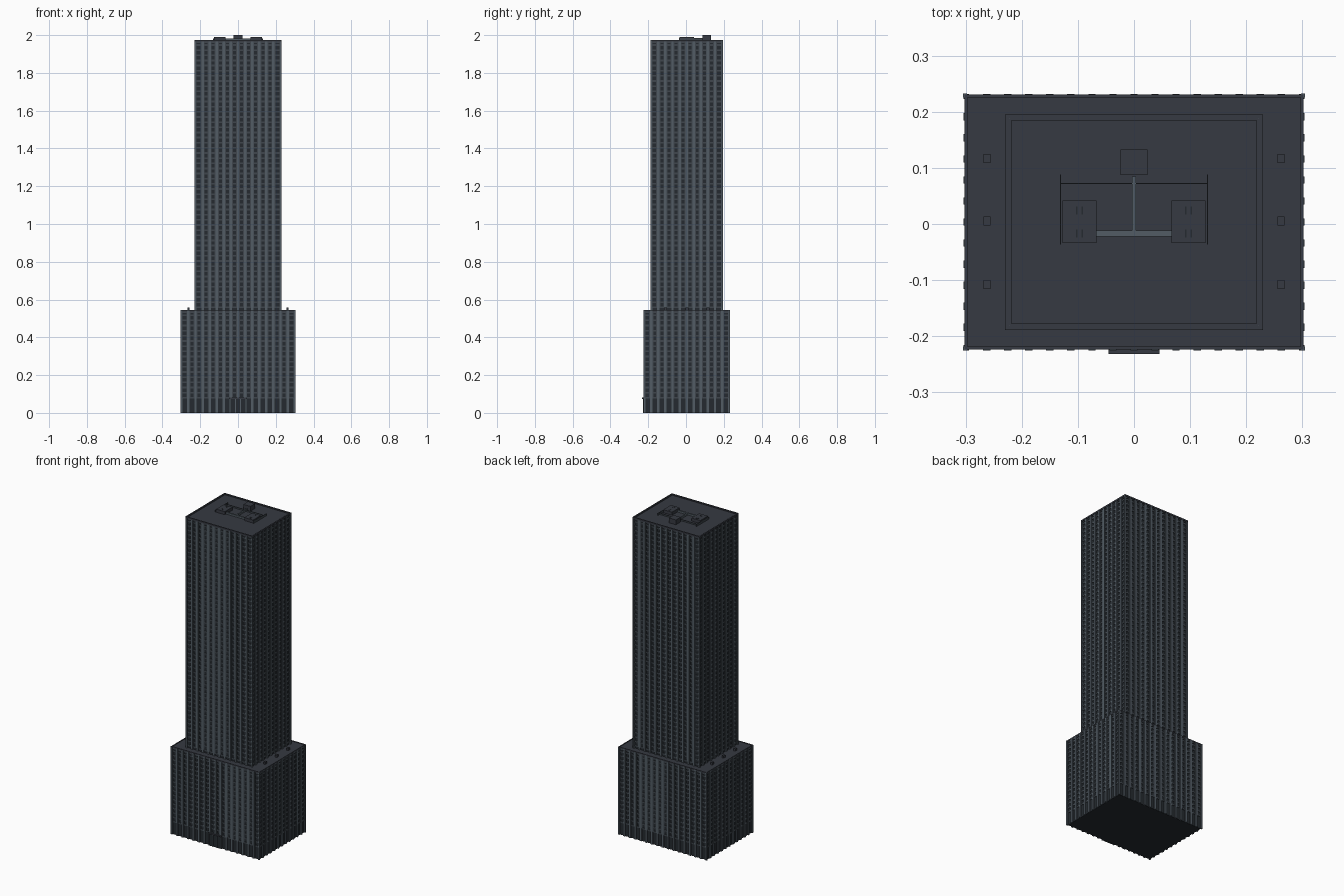
import bpy
import bmesh
from mathutils import Matrix, Vector

cube = bpy.data.objects.get("Cube")
if cube:
    bpy.data.objects.remove(cube, do_unlink=True)

MODULE = 0.0375    # width of one window bay
CY = 0.0035        # depth centre of the main blocks
FLOOR = 0.0272     # storey height
FIN_W, FIN_D = 0.013, 0.0035
PODIUM_TOP, TOWER_TOP = 0.545, 1.975


def material(name, colour):
    mat = bpy.data.materials.new(name)
    mat.use_nodes = True
    rgba = (*colour, 1)
    mat.diffuse_color = rgba
    mat.node_tree.nodes["Principled BSDF"].inputs["Base Color"].default_value = rgba
    return mat


STEEL = material("slate_steel", (0.085, 0.108, 0.13))
WALL = material("dark_slate", (0.05, 0.062, 0.075))
GLASS = material("smoked_glass", (0.018, 0.023, 0.029))
ROOF = material("charcoal_roof", (0.037, 0.042, 0.054))


def boxes(name, mat, items):
    """One object from a list of (minimum corner, maximum corner) boxes."""
    bm = bmesh.new()
    for lo, hi in items:
        lo, hi = Vector(lo), Vector(hi)
        m = Matrix.Translation((lo + hi) / 2) @ Matrix.Diagonal((*(hi - lo), 1))
        bmesh.ops.create_cube(bm, size=1, matrix=m)
    mesh = bpy.data.meshes.new(name)
    bm.to_mesh(mesh)
    bm.free()
    mesh.materials.append(mat)
    obj = bpy.data.objects.new(name, mesh)
    bpy.context.collection.objects.link(obj)
    return obj


def block(hx, hy, z0, z1, y=CY):
    return (-hx, y - hy, z0), (hx, y + hy, z1)


def centred(x, y, w, d, z0, z1):
    return (x - w / 2, y - d / 2, z0), (x + w / 2, y + d / 2, z1)


def rim(hx, hy, t, z0, z1):
    """Four walls around a rectangle."""
    walls = [((-hx, CY + s * (hy - t / 2) - t / 2, z0),
              (hx, CY + s * (hy - t / 2) + t / 2, z1)) for s in (-1, 1)]
    walls += [centred(s * (hx - t / 2), CY, t, 2 * (hy - t), z0, z1) for s in (-1, 1)]
    return walls


def facade(prefix, nx, ny, z0, z1, first_floor):
    """Glass core, storey bands, projecting fins and corner posts."""
    hx, hy = nx * MODULE / 2, ny * MODULE / 2
    boxes(prefix + "_glass_core", GLASS,
          [block(hx - 0.003, hy - 0.003, z0, z1 - 0.008)])

    # Spandrel bands leave one window row per storey
    count = int((z1 - first_floor) / FLOOR)
    step = (z1 - first_floor) / count
    bands = [block(hx, hy, first_floor + i * step - 0.0045,
                   first_floor + i * step + 0.0045) for i in range(count)]
    bands.append(block(hx, hy, z1 - 0.016, z1 - 0.008))
    boxes(prefix + "_spandrels", WALL, bands)

    # Window jambs beside each fin
    fins, jambs = [], []
    for n, half, other, along_x in ((nx, hx, hy, True), (ny, hy, hx, False)):
        for i in range(n + 1):
            p = i * MODULE - half
            for s in (-1, 1):
                for out, w, d, bottom in ((fins, FIN_W, FIN_D, z0),
                                          (jambs, FIN_W + 0.009, 0.0003, first_floor)):
                    if i in (0, n):
                        w = min(w, 0.007)
                    mid, depth = s * (other + d / 2 - 0.003), d + 0.006
                    if along_x:
                        out.append(centred(p, CY + mid, w, depth, bottom, z1 - 0.003))
                    else:
                        out.append(centred(mid, CY + p, depth, w, bottom, z1 - 0.003))
    boxes(prefix + "_window_jambs", WALL, jambs)
    boxes(prefix + "_fins", STEEL, fins)
    boxes(prefix + "_corner_posts", STEEL,
          [centred(sx * (hx + 0.001), CY + sy * (hy + 0.0005), 0.0075, 0.0065, z0, z1 - 0.001)
           for sx in (-1, 1) for sy in (-1, 1)])
    return hx, hy


# Podium
px, py = facade("podium", 16, 12, 0, PODIUM_TOP, 0.08)
boxes("podium_roof", ROOF, [block(px, py, PODIUM_TOP - 0.009, PODIUM_TOP - 0.003)])
boxes("podium_parapet", ROOF, rim(px + 0.002, py + 0.002, 0.005, PODIUM_TOP - 0.008, PODIUM_TOP))
boxes("podium_vents", ROOF,
      [centred(s * 0.262, y, 0.012, 0.016, PODIUM_TOP - 0.004, PODIUM_TOP + 0.012)
       for s in (-1, 1) for y in (0.117, 0.005, -0.108)])

# Tower
tx, ty = facade("tower", 12, 10, PODIUM_TOP - 0.01, TOWER_TOP, PODIUM_TOP + 0.014)
boxes("tower_roof", ROOF, [block(tx, ty, TOWER_TOP - 0.01, TOWER_TOP - 0.005)])
parapet = boxes("tower_parapet", ROOF,
                rim(tx + 0.0045, ty + 0.0045, 0.007, TOWER_TOP - 0.01, TOWER_TOP)
                + rim(tx - 0.0025, ty - 0.0025, 0.004, TOWER_TOP - 0.008, TOWER_TOP - 0.002))

# Entrance on the front
front = CY - py
boxes("entrance_canopy", ROOF, [((-0.045, -0.232, 0.074), (0.045, front, 0.082))])
boxes("entrance_doors", GLASS, [((-0.04, front - 0.0042, 0), (0.04, front, 0.074))])
boxes("entrance_columns", STEEL,
      [centred(x, front - 0.004, 0.005, 0.006, 0, 0.075)
       for x in (-0.041, -0.014, 0.014, 0.041)])

# Rooftop plant
deck = TOWER_TOP - 0.006
boxes("plant_units", ROOF,
      [centred(s * 0.097, 0.004, 0.06, 0.075, deck, 1.989) for s in (-1, 1)])
boxes("plant_unit_grilles", GLASS,
      [centred(s * 0.097 + dx, y, 0.0025, 0.014, 1.985, 1.99)
       for s in (-1, 1) for dx in (-0.005, 0.005) for y in (0.024, -0.017)])
boxes("lift_house", ROOF, [centred(0, 0.11, 0.048, 0.046, deck, 2.0)])
boxes("plant_screens", WALL,
      [centred(s * 0.131, 0.026, 0.002, 0.125, deck, 1.984) for s in (-1, 1)]
      + [centred(0, 0.072, 0.262, 0.0015, deck, 1.979)])
boxes("roof_ducts", STEEL,
      [centred(0, -0.017, 0.136, 0.01, deck, 1.981),
       centred(0, 0.034, 0.008, 0.102, deck, 1.981)])
